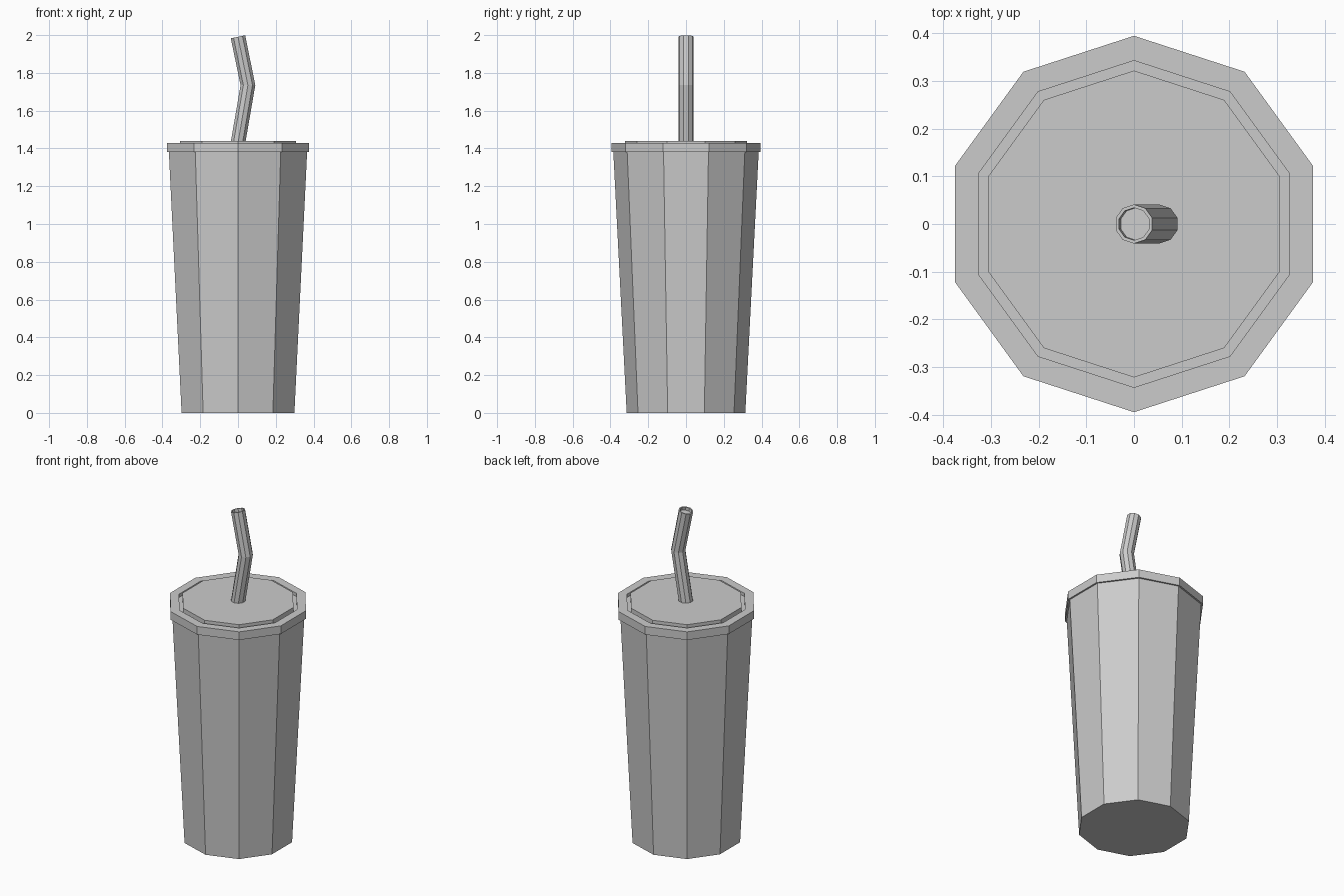
import bpy
import bmesh
import math
from mathutils import Matrix, Vector

SIDES = 10

cube = bpy.data.objects.get("Cube")
if cube:
    bpy.data.objects.remove(cube, do_unlink=True)

grey = bpy.data.materials.new("plain grey")
grey.use_nodes = True
grey.diffuse_color = (0.6, 0.6, 0.6, 1)
grey.node_tree.nodes["Principled BSDF"].inputs["Base Color"].default_value = (0.6, 0.6, 0.6, 1)


def skin(name, rings):
    """Bridge ten-sided rings of (radius, centre, tilt about y), capping both ends."""
    bm = bmesh.new()
    loops = []
    for radius, centre, tilt in rings:
        turn = Matrix.Rotation(tilt, 3, "Y")
        loop = []
        for i in range(SIDES):
            a = math.tau * i / SIDES + math.pi / 2
            corner = Vector((math.cos(a), math.sin(a), 0)) * radius
            loop.append(bm.verts.new(turn @ corner + Vector(centre)))
        loops.append(loop)
    for low, high in zip(loops, loops[1:]):
        for i in range(SIDES):
            j = (i + 1) % SIDES
            bm.faces.new((low[i], low[j], high[j], high[i]))
    bm.faces.new(loops[0][::-1])
    bm.faces.new(loops[-1])
    bmesh.ops.recalc_face_normals(bm, faces=bm.faces[:])
    mesh = bpy.data.meshes.new(name)
    bm.to_mesh(mesh)
    bm.free()
    mesh.materials.append(grey)
    obj = bpy.data.objects.new(name, mesh)
    bpy.context.collection.objects.link(obj)
    return obj


def lathe(name, profile):
    return skin(name, [(r, (0, 0, z), 0) for r, z in profile])


# Tapered cup
lathe("cup_body", [(0.314, 0), (0.385, 1.385)])

# Lid: overhanging rim, narrow groove, raised centre
lathe("lid", [(0.38, 1.38), (0.395, 1.38), (0.395, 1.43), (0.343, 1.43),
              (0.343, 1.41), (0.322, 1.41), (0.322, 1.44)])

# Bent straw with a shallow open mouth
base = Vector((0, 0, 1.43))
bend = Vector((0.0525, 0, 1.735))
tip = Vector((0, 0, 1.991))
upper = (tip - bend).normalized()
lean = math.atan2(upper.x, upper.z)
skin("straw", [(0.041, base, 0), (0.041, bend, 0), (0.041, tip, lean),
               (0.034, tip, lean), (0.034, tip - upper * 0.02, lean)])
